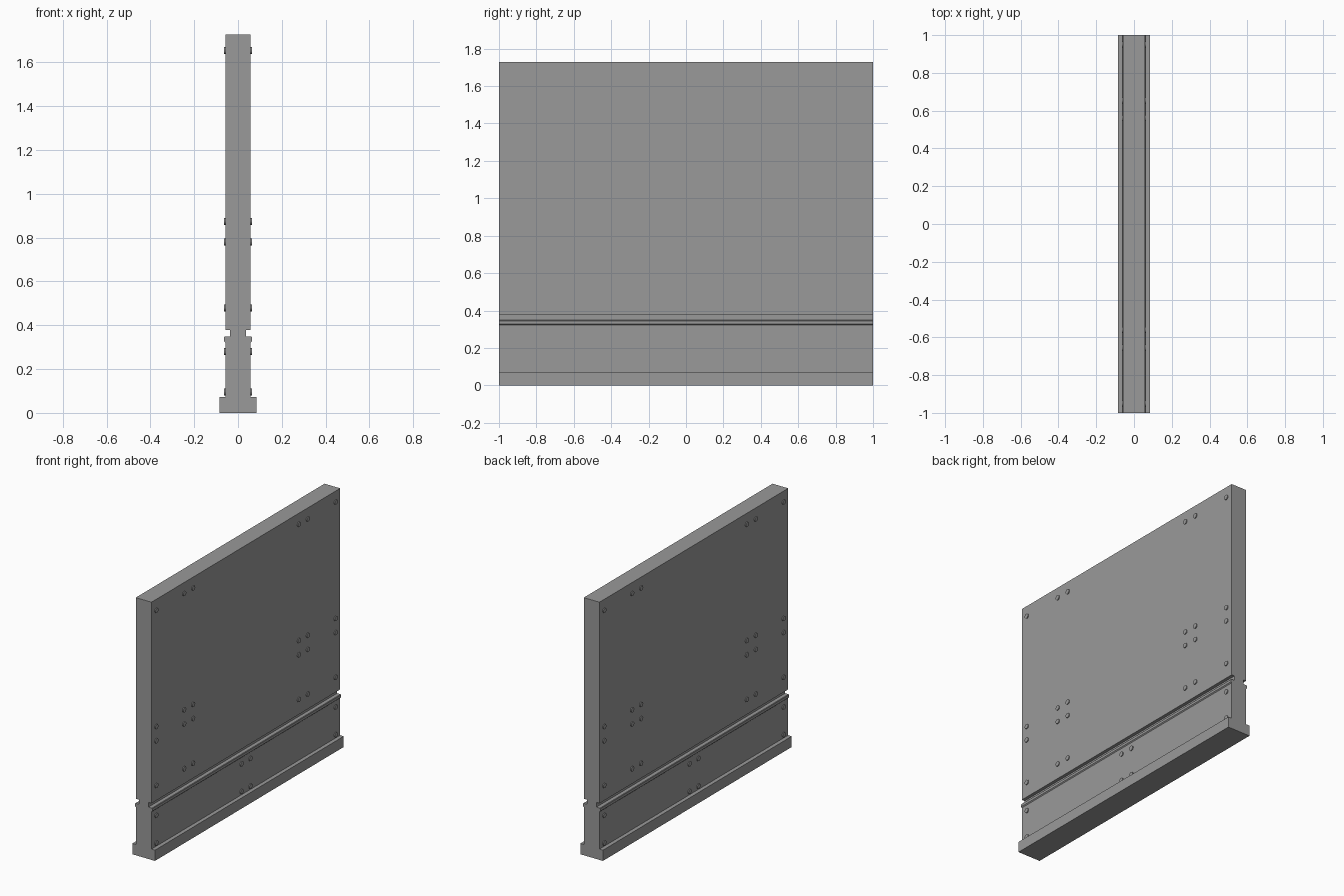
import bpy
import bmesh
from mathutils import Matrix, Vector

cube = bpy.data.objects.get("Cube")
if cube:
    bpy.data.objects.remove(cube, do_unlink=True)

# Single concrete grey material
grey = bpy.data.materials.new("concrete_grey")
grey.use_nodes = True
GREY = (0.32, 0.32, 0.32, 1)
grey.diffuse_color = GREY
grey.node_tree.nodes["Principled BSDF"].inputs["Base Color"].default_value = GREY

FACE = 0.058      # half thickness of the wall
PROUD = 0.006     # how far bolts stand out


def finish(name, bm):
    bmesh.ops.recalc_face_normals(bm, faces=bm.faces)
    mesh = bpy.data.meshes.new(name)
    bm.to_mesh(mesh)
    bm.free()
    mesh.materials.append(grey)
    obj = bpy.data.objects.new(name, mesh)
    bpy.context.scene.collection.objects.link(obj)
    return obj


def wall(name, half_profile):
    """Mirror a half profile in x and extrude it along the full length."""
    points = half_profile + [(-x, z) for x, z in reversed(half_profile)]
    bm = bmesh.new()
    face = bm.faces.new([bm.verts.new((x, -1, z)) for x, z in points])
    moved = bmesh.ops.extrude_face_region(bm, geom=[face])["geom"]
    verts = [v for v in moved if isinstance(v, bmesh.types.BMVert)]
    bmesh.ops.translate(bm, verts=verts, vec=Vector((0, 2, 0)))
    return finish(name, bm)


def bolts(name, columns, rows):
    """Flat round bolt heads on both sides of the wall."""
    bm = bmesh.new()
    for side in (-1, 1):
        for y in columns:
            for z in rows:
                place = (Matrix.Translation((side * FACE, y, z))
                         @ Matrix.Rotation(1.570796, 4, "Y"))
                bmesh.ops.create_cone(bm, cap_ends=True, segments=16, radius1=0.016,
                                      radius2=0.016, depth=PROUD * 2, matrix=place)
    return finish(name, bm)


# Wall: foot, lower panel, rounded lip, recessed neck, upper panel
wall("wall_body", [
    (0.084, 0), (0.084, 0.072),
    (FACE, 0.072), (FACE, 0.322),
    (0.064, 0.328), (0.064, 0.344), (0.061, 0.348),
    (0.036, 0.348), (0.036, 0.379),
    (FACE, 0.379), (FACE, 1.728),
])

# Bolt heads
upper = [s * y for s in (-1, 1) for y in (0.95, 0.655, 0.56)]
bolts("upper_bolts", upper, (0.48, 0.78, 0.875, 1.655))
lower = [s * y for s in (-1, 1) for y in (0.95, 0.047)]
bolts("lower_bolts", lower, (0.095, 0.28))
